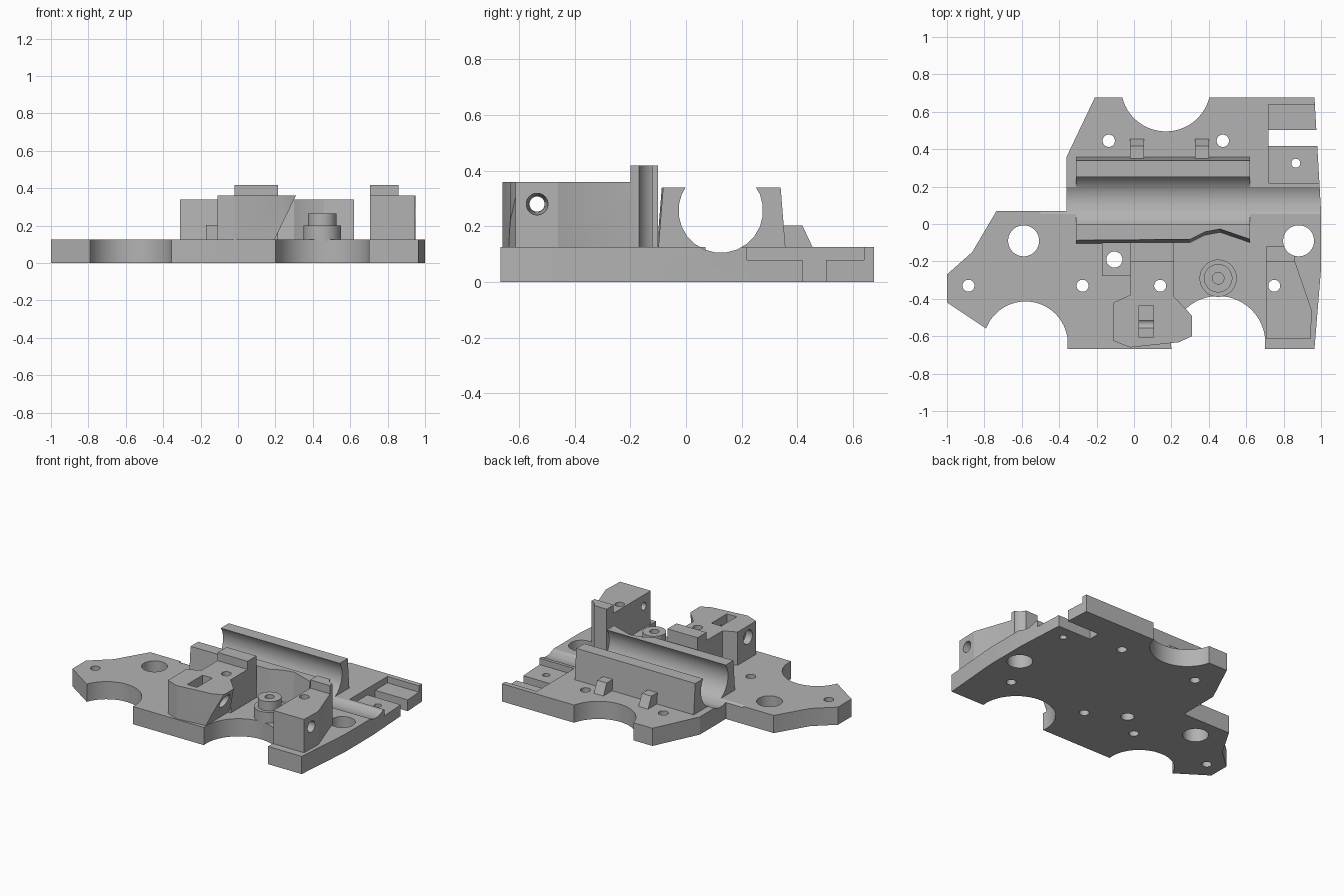
import bpy, bmesh, math

if "Cube" in bpy.data.objects:
    bpy.data.objects.remove(bpy.data.objects["Cube"])

grey = bpy.data.materials.new("light grey")
grey.diffuse_color = (0.45, 0.45, 0.45, 1)
grey.use_nodes = True
grey.node_tree.nodes["Principled BSDF"].inputs["Base Color"].default_value = grey.diffuse_color


def loft(name, bottom, top):
    """Solid between two rings of 3D points."""
    bm = bmesh.new()
    a = [bm.verts.new(p) for p in bottom]
    b = [bm.verts.new(p) for p in top]
    bm.faces.new(a[::-1])
    bm.faces.new(b)
    n = len(a)
    for i in range(n):
        j = (i + 1) % n
        bm.faces.new((a[i], a[j], b[j], b[i]))
    bmesh.ops.recalc_face_normals(bm, faces=bm.faces)
    me = bpy.data.meshes.new(name)
    bm.to_mesh(me)
    bm.free()
    me.materials.append(grey)
    ob = bpy.data.objects.new(name, me)
    bpy.context.collection.objects.link(ob)
    return ob


def prism(name, pts, z0, z1):
    return loft(name, [(x, y, z0) for x, y in pts], [(x, y, z1) for x, y in pts])


def box(name, x0, x1, y0, y1, z0, z1):
    return prism(name, [(x0, y0), (x1, y0), (x1, y1), (x0, y1)], z0, z1)


def side_prism(name, yz, x0, x1):
    return loft(name, [(x0, y, z) for y, z in yz], [(x1, y, z) for y, z in yz])


def ring(cx, cy, r, n=32):
    return [(cx + r * math.cos(2 * math.pi * (i + .5) / n),
             cy + r * math.sin(2 * math.pi * (i + .5) / n)) for i in range(n)]


def rod_z(name, x, y, r, z0, z1, n=32):
    return prism(name, ring(x, y, r, n), z0, z1)


def cone_x(name, x0, x1, r0, r1, y=-0.535, z=0.28, n=24):
    return loft(name, [(x0, *p) for p in ring(y, z, r0, n)],
                [(x1, *p) for p in ring(y, z, r1, n)])


def boolean(ob, others, op='DIFFERENCE'):
    for c in others:
        m = ob.modifiers.new("cut", 'BOOLEAN')
        m.operation, m.object, m.solver = op, c, 'EXACT'
    bpy.context.view_layer.update()
    dg = bpy.context.evaluated_depsgraph_get()
    me = bpy.data.meshes.new_from_object(ob.evaluated_get(dg))
    ob.modifiers.clear()
    ob.data = me


T = 0.125   # plate thickness
S = 0.115   # where raised parts start, slightly sunk in the plate

# Shared cutters: through holes and the shaft groove
holes = [rod_z("hole", x, y, r, -0.1, 0.6) for x, y, r in (
    (-.59, -.09, .083), (.88, -.09, .083), (-.105, -.19, .043), (-.885, -.33, .032),
    (-.275, -.33, .032), (.14, -.33, .032), (.75, -.33, .032), (-.135, .445, .033),
    (.475, .445, .033), (.865, .325, .024))]
groove = side_prism("groove", ring(.125, .257, .152, 24), -.5, 1.2)

# Base plate with round bays, groove and edge recesses
plate = prism("base_plate", [
    (-.355, -.667), (.195, -.667), (.705, -.667), (.965, -.667), (1, -.24), (1, .07),
    (.965, .675), (-.21, .675), (-.36, .36), (-.36, .07), (-.735, .07), (-.865, -.15),
    (-1, -.27), (-1, -.42), (-.79, -.56)], 0, T)
bays = [rod_z("bay", x, y, r, -.1, .3, 64) for x, y, r in (
    (-.58, -.64, .226), (.45, -.637, .252), (.17, .735, .24))]
slots = [box("recess", .72, 1.2, .22, .64, .08, .3), box("slot", .72, 1.2, .418, .503, -.1, .3)]
boolean(plate, holes + bays + slots + [groove])

# Shaft cradle: two rails, the front one notched around the boss
front = [(-.31, -.105), (.30, -.1), (.38, -.06), (.46, -.045), (.62, -.1)]
cradle = loft("shaft_cradle",
              [(x, y, S) for x, y in front + [(.62, .358), (-.31, .358)]],
              [(x, y + .018, .34) for x, y in front] + [(.62, .34, .34), (-.31, .34, .34)])
boolean(cradle, [groove])

# Support tabs behind the back rail
tabs = [side_prism("support_tab", [(.335, S), (.46, S), (.455, T), (.418, .203), (.335, .203)],
                   x, x + .075) for x in (-.022, .327)]

# Centre clamp block with raised end, sloped right side, nut pocket and screw bore
centre = prism("centre_block", [
    (-.11, -.42), (-.11, -.625), (-.02, -.66), (.24, -.632), (.31, -.6), (.31, -.49),
    (.215, -.39), (.215, -.1), (-.02, -.1), (-.02, -.38)], S, .36)
post = box("post", -.02, .215, -.2, -.1, .2, .418)
wedge_xz = [(.19, .05), (.195, T), (.317, .375), (.5, .375), (.5, .05)]
wedge = loft("wedge", [(x, -.8, z) for x, z in wedge_xz], [(x, -.388, z) for x, z in wedge_xz])
pocket = box("pocket", .028, .105, -.607, -.435, .262, .6)
bores = [cone_x("bore", -.3, 1.2, .027, .027), cone_x("bore", -.3, -.06, .05, .05),
         cone_x("bore", .16, .22, .027, .05), cone_x("bore", .2199, .5, .05, .05)]
boolean(centre, [post], 'UNION')
boolean(centre, [wedge, pocket] + bores + holes)

# Low pad beside the centre block
pad = box("low_pad", -.172, -.015, -.278, -.1, S, .203)
boolean(pad, holes)

# Right clamp block with raised end, trimmed by the large hole
right = prism("right_block", [(.705, -.613), (.945, -.613), (.95, -.46), (.857, -.19),
                              (.857, -.12), (.705, -.12)], S, .36)
right_post = prism("post", [(.705, -.2), (.8585, -.2), (.857, -.19), (.857, -.12),
                            (.705, -.12)], .3, .418)
right_bores = [cone_x("bore", .6, .84, .027, .027), cone_x("bore", .8, 1.2, .03, .055)]
boolean(right, [right_post], 'UNION')
boolean(right, right_bores + holes)

# Stepped round boss with a blind hole
boss = rod_z("round_boss", .45, -.29, .1, S, .2)
boss_top = rod_z("boss_top", .45, -.29, .076, .19, .265)
blind = rod_z("blind", .45, -.29, .031, .13, .4)
boolean(boss, [boss_top], 'UNION')
boolean(boss, [blind])

# Remove cutters, then smooth round walls only
for c in (holes + bays + slots + bores + right_bores
          + [groove, post, wedge, pocket, right_post, boss_top, blind]):
    bpy.data.objects.remove(c)
for ob in [plate, cradle, centre, pad, right, boss]:
    bpy.ops.object.select_all(action='DESELECT')
    ob.select_set(True)
    bpy.context.view_layer.objects.active = ob
    bpy.ops.object.shade_smooth_by_angle(angle=math.radians(20))
